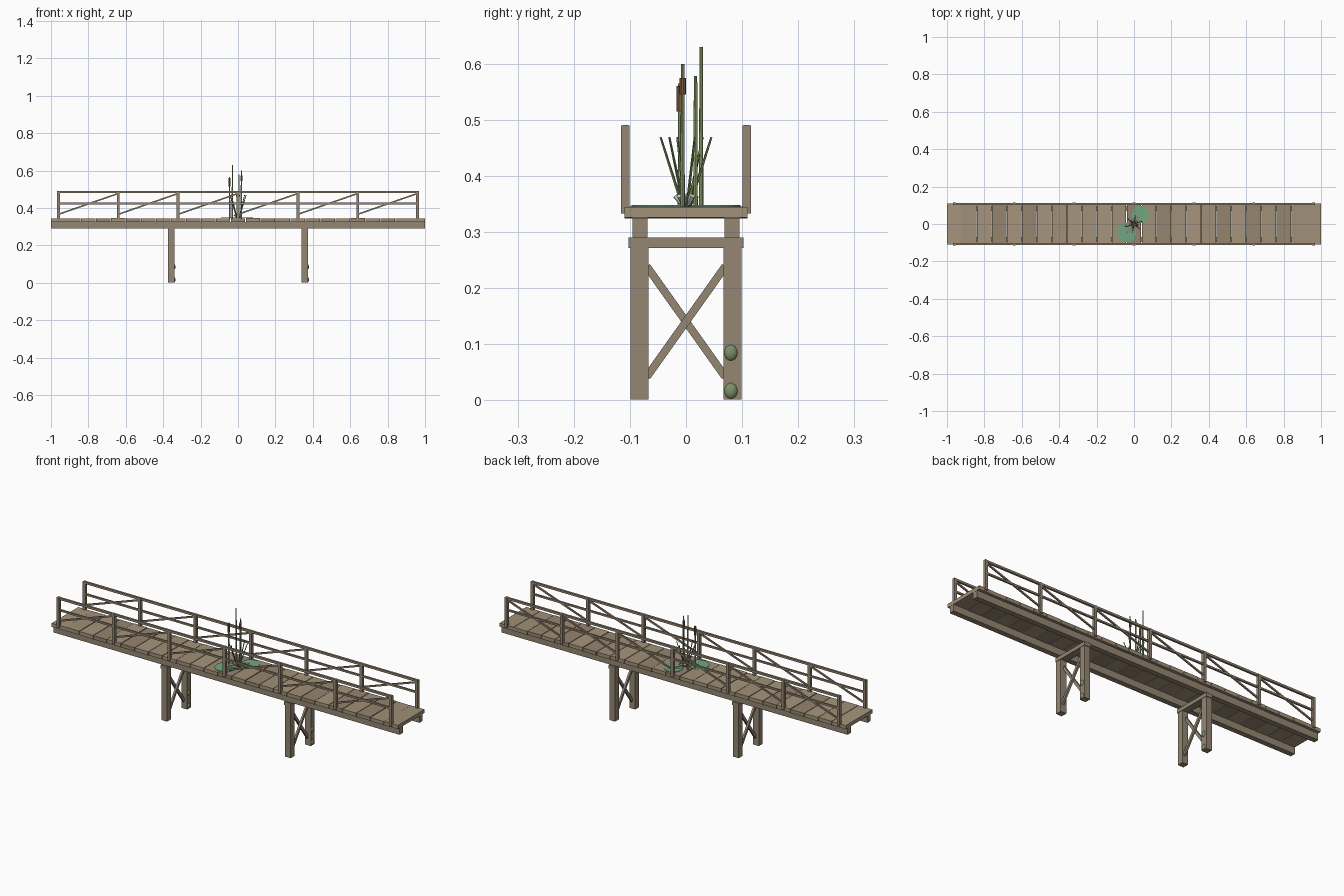
import bpy, bmesh, math, random
from mathutils import Vector, Matrix

if "Cube" in bpy.data.objects:
    bpy.data.objects.remove(bpy.data.objects["Cube"])

random.seed(4)

def mat(name, r, g, b):
    m = bpy.data.materials.new(name)
    m.diffuse_color = (r, g, b, 1)
    m.use_nodes = True
    m.node_tree.nodes["Principled BSDF"].inputs["Base Color"].default_value = m.diffuse_color
    return m

WOOD = mat("weathered wood", 0.30, 0.24, 0.17)
PLANKS = [mat("plank light", 0.38, 0.30, 0.20), mat("plank mid", 0.35, 0.28, 0.185),
          mat("plank dark", 0.30, 0.235, 0.16)]
MOSS = mat("moss", 0.20, 0.27, 0.14)
STEM = mat("reed stem", 0.36, 0.44, 0.19)
BLADE = mat("reed blade", 0.17, 0.22, 0.10)
HEAD = mat("cattail", 0.22, 0.11, 0.05)
PAD = mat("lily pad", 0.17, 0.38, 0.22)
PETAL = mat("petal", 0.75, 0.70, 0.70)

def finish(name, bm, material):
    me = bpy.data.meshes.new(name)
    bmesh.ops.recalc_face_normals(bm, faces=bm.faces)
    bm.to_mesh(me)
    bm.free()
    me.materials.append(material)
    ob = bpy.data.objects.new(name, me)
    bpy.context.collection.objects.link(ob)
    return ob

def box(name, c, s, material=WOOD):
    bm = bmesh.new()
    bmesh.ops.create_cube(bm, size=1, matrix=Matrix.Translation(c) @ Matrix.Diagonal((*s, 1)))
    return finish(name, bm, material)

def beam(name, a, b, w, h, material=WOOD):
    a, b = Vector(a), Vector(b)
    d = b - a
    m = (Matrix.Translation((a + b) / 2) @ d.to_track_quat('X', 'Z').to_matrix().to_4x4()
         @ Matrix.Diagonal((d.length, w, h, 1)))
    bm = bmesh.new()
    bmesh.ops.create_cube(bm, size=1, matrix=m)
    return finish(name, bm, material)

def rod(name, a, b, r1, r2, material, sides=8):
    a, b = Vector(a), Vector(b)
    d = b - a
    m = Matrix.Translation((a + b) / 2) @ d.to_track_quat('Z', 'Y').to_matrix().to_4x4()
    bm = bmesh.new()
    bmesh.ops.create_cone(bm, cap_ends=True, segments=sides, radius1=r1, radius2=r2,
                          depth=d.length, matrix=m)
    return finish(name, bm, material)

# Deck planks
for i in range(25):
    box(f"deck_plank_{i}", (-0.96 + 0.08 * i, 0, 0.335 + random.uniform(-0.001, 0.001)),
        (0.077 if 0 < i < 24 else 0.08, 0.22, 0.019), random.choice(PLANKS))

# Stringers under the deck
for s in (-1, 1):
    box("stringer", (0, s * 0.082, 0.308), (2, 0.027, 0.035))

# Trestle supports: piles, cap, cross braces, moss
for x in (-0.357, 0.357):
    for s in (-1, 1):
        box("pile", (x, s * 0.083, 0.138), (0.033, 0.032, 0.272))
        beam("cross_brace", (x + s * 0.005, -s * 0.07, 0.042), (x + s * 0.005, s * 0.07, 0.239),
             0.01, 0.014)
    box("pile_cap", (x, 0, 0.281), (0.037, 0.205, 0.019))
    for z in (0.017, 0.085):
        bm = bmesh.new()
        bmesh.ops.create_uvsphere(bm, u_segments=12, v_segments=8, radius=1,
            matrix=Matrix.Translation((x + 0.013, 0.08, z)) @ Matrix.Diagonal((0.01, 0.013, 0.015, 1)))
        ob = finish("moss_clump", bm, MOSS)
        for p in ob.data.polygons:
            p.use_smooth = True

# Railings: posts, rails and one diagonal per bay
for s in (-1, 1):
    y = s * 0.108
    for i in range(7):
        x = -0.96 + 0.32 * i
        box("rail_post", (x, y, 0.4115), (0.015, 0.015, 0.157))
        if i < 6:
            beam("rail_diagonal", (x + 0.005, y, 0.368), (x + 0.315, y, 0.476), 0.007, 0.008)
    box("top_rail", (0, y, 0.485), (1.93, 0.011, 0.011))
    box("middle_rail", (0, y, 0.424), (1.92, 0.009, 0.009))

# Reed stems, two of them with cattail heads: x, y, top, head bottom, head top
Z = 0.345
for x, y, top, h0, h1 in ((-0.03, 0.027, 0.63, 0, 0), (0.018, -0.006, 0.60, 0.545, 0.575),
                          (-0.045, -0.011, 0.565, 0.515, 0.56), (0.005, 0.017, 0.578, 0, 0)):
    rod("reed_stem", (x, y, Z), (x, y, top), 0.004, 0.003, STEM)
    if h1:
        rod("cattail_head", (x, y, h0), (x, y, h1), 0.006, 0.006, HEAD, 10)

# Leaning reed blades around the centre
for i in range(6):
    a = math.radians(20 + 60 * i)
    c, s = math.cos(a), math.sin(a)
    rod("reed_blade", (c * 0.006, s * 0.006, Z), (c * 0.046, s * 0.046, 0.469), 0.003, 0.002, BLADE, 5)

# Notched lily pads on the deck
for x, y, r, notch in ((-0.04, -0.046, 0.052, 45), (0.035, 0.052, 0.046, 225)):
    bm = bmesh.new()
    vs = [bm.verts.new((x, y, Z + 0.001))]
    for k in range(19):
        a = math.radians(notch + 20 + 320 * k / 18)
        vs.append(bm.verts.new((x + r * math.cos(a), y + r * math.sin(a), Z + 0.001)))
    f = bm.faces.new(vs)
    e = bmesh.ops.extrude_face_region(bm, geom=[f])
    bmesh.ops.translate(bm, vec=(0, 0, 0.002),
                        verts=[v for v in e["geom"] if isinstance(v, bmesh.types.BMVert)])
    finish("lily_pad", bm, PAD)

# Small flower at the base
for i in range(5):
    a = math.radians(36 + 72 * i)
    c, s = math.cos(a), math.sin(a)
    rod("flower_petal", (c * 0.007, s * 0.007, Z + 0.004), (c * 0.019, s * 0.019, Z + 0.02),
        0.003, 0.006, PETAL, 6)
